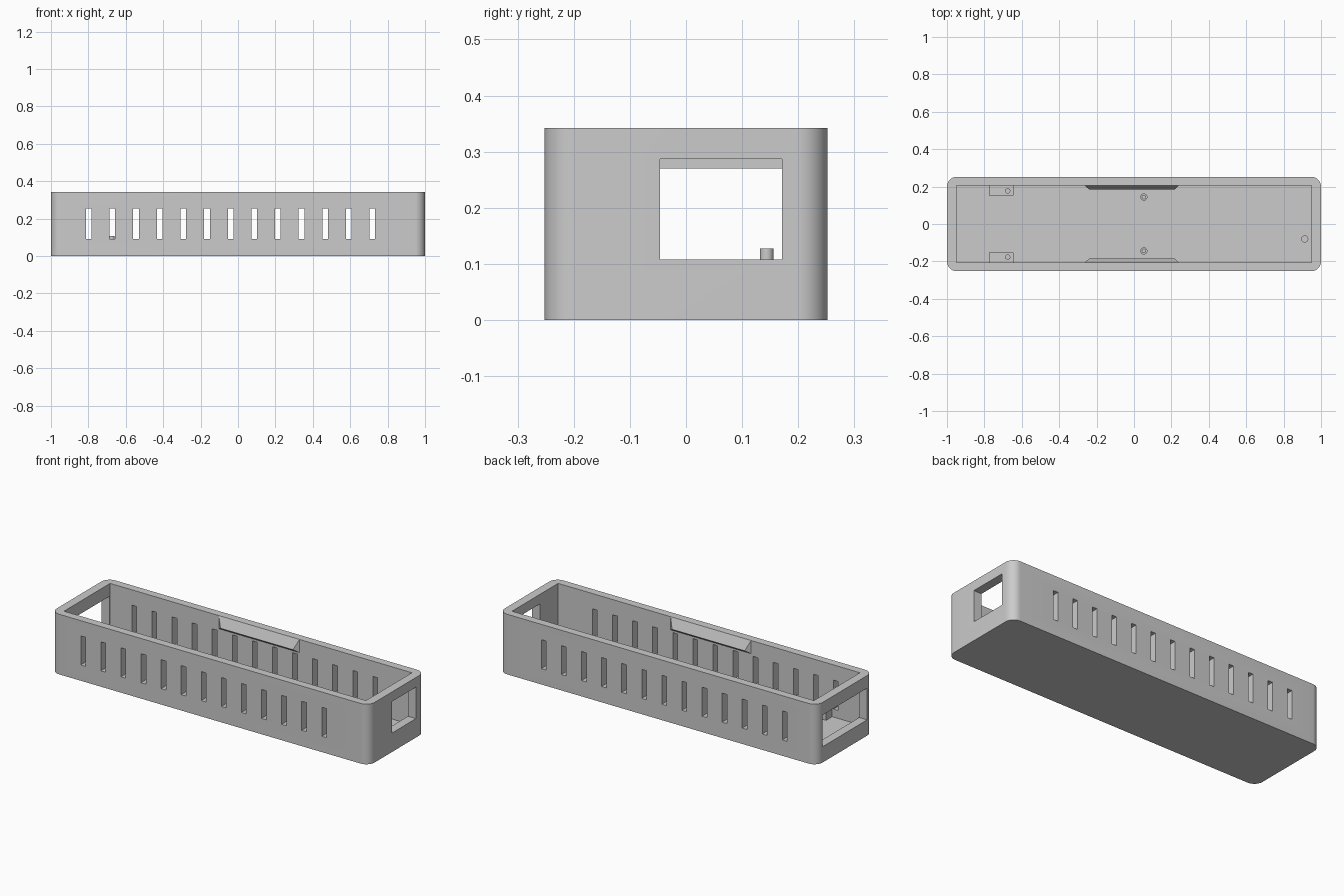
import bpy, bmesh, math
from mathutils import Vector

if "Cube" in bpy.data.objects:
    bpy.data.objects.remove(bpy.data.objects["Cube"])

grey = bpy.data.materials.new("light_grey")
grey.diffuse_color = (0.6, 0.6, 0.6, 1)
grey.use_nodes = True
grey.node_tree.nodes["Principled BSDF"].inputs["Base Color"].default_value = grey.diffuse_color

HEIGHT, FLOOR = 0.342, 0.045
INNER_X, INNER_Y = 0.95, 0.207


def finish(name, bm, smooth=False):
    bmesh.ops.recalc_face_normals(bm, faces=bm.faces[:])
    mesh = bpy.data.meshes.new(name)
    bm.to_mesh(mesh)
    bm.free()
    mesh.materials.append(grey)
    ob = bpy.data.objects.new(name, mesh)
    bpy.context.collection.objects.link(ob)
    if smooth:
        smooth_sharp(ob)
    return ob


def smooth_sharp(ob):
    bpy.ops.object.select_all(action='DESELECT')
    ob.select_set(True)
    bpy.context.view_layer.objects.active = ob
    bpy.ops.object.shade_smooth_by_angle(angle=math.radians(30))


def add_box(bm, lo, hi):
    lo, hi = Vector(lo), Vector(hi)
    verts = bmesh.ops.create_cube(bm, size=1)["verts"]
    for v in verts:
        v.co = (lo + hi) / 2 + v.co * (hi - lo)


def box(name, lo, hi):
    bm = bmesh.new()
    add_box(bm, lo, hi)
    return finish(name, bm)


def peg(name, x, y, r, z0, z1):
    bm = bmesh.new()
    bmesh.ops.create_cone(bm, cap_ends=True, segments=32, radius1=r, radius2=r, depth=z1 - z0)
    bmesh.ops.translate(bm, verts=bm.verts[:], vec=(x, y, (z0 + z1) / 2))
    return finish(name, bm, True)


def cut(ob, cutter):
    mod = ob.modifiers.new("cut", 'BOOLEAN')
    mod.operation, mod.solver, mod.object = 'DIFFERENCE', 'EXACT', cutter
    bpy.context.view_layer.objects.active = ob
    bpy.ops.object.modifier_apply(modifier=mod.name)
    bpy.data.objects.remove(cutter)


# Case body: rounded rectangle pulled up
R, STEPS = 0.052, 12
bm = bmesh.new()
ring = []
for quarter, (sx, sy) in enumerate([(1, 1), (-1, 1), (-1, -1), (1, -1)]):
    for i in range(STEPS + 1):
        a = (quarter + i / STEPS) * math.pi / 2
        ring.append(bm.verts.new((sx * (1 - R) + R * math.cos(a),
                                  sy * (0.252 - R) + R * math.sin(a), 0)))
base = bm.faces.new(ring)
top = bmesh.ops.extrude_face_region(bm, geom=[base])["geom"]
bmesh.ops.translate(bm, vec=(0, 0, HEIGHT),
                    verts=[g for g in top if isinstance(g, bmesh.types.BMVert)])
case = finish("case_body", bm)

# Cavity and end openings
cut(case, box("cavity", (-INNER_X, -INNER_Y, FLOOR), (INNER_X, INNER_Y, 0.5)))
cut(case, box("left_opening", (-1.1, -0.2, 0.09), (-0.9, 0.2, 0.27)))
cut(case, box("right_opening", (0.9, -0.046, 0.108), (1.1, 0.171, 0.287)))

# Row of vent slots through both long walls
bm = bmesh.new()
for i in range(13):
    x = -0.798 + i * 0.1264
    add_box(bm, (x - 0.015, -0.4, 0.09), (x + 0.015, 0.4, 0.255))
cut(case, finish("vent_slots", bm))
smooth_sharp(case)

for side, s in (("front", -1), ("back", 1)):
    # Snap ridge under the rim, tapered at both ends
    bm = bmesh.new()
    for x0, x1, y, z in ((-0.265, 0.242, INNER_Y, HEIGHT),
                         (-0.24, 0.217, 0.185, 0.285),
                         (-0.265, 0.242, INNER_Y, 0.267)):
        for x in (x0, x1):
            bm.verts.new((x, s * y, z))
    bmesh.ops.convex_hull(bm, input=bm.verts[:])
    bmesh.ops.dissolve_limit(bm, angle_limit=0.01, verts=bm.verts[:], edges=bm.edges[:])
    finish(side + "_snap_ridge", bm)

    # Corner support block with locating pin
    ys = sorted((s * 0.153, s * INNER_Y))
    box(side + "_support_block", (-0.775, ys[0], FLOOR - 0.005), (-0.645, ys[1], 0.09))
    peg(side + "_block_pin", -0.675, s * 0.177, 0.014, 0.085, 0.107)

    # Middle standoff with thinner pin
    peg(side + "_standoff", 0.053, s * 0.144, 0.019, FLOOR - 0.005, 0.105)
    peg(side + "_standoff_pin", 0.053, s * 0.144, 0.012, 0.1, 0.127)

# Single post near the right end
peg("end_post", 0.913, -0.08, 0.019, FLOOR - 0.005, 0.1)
